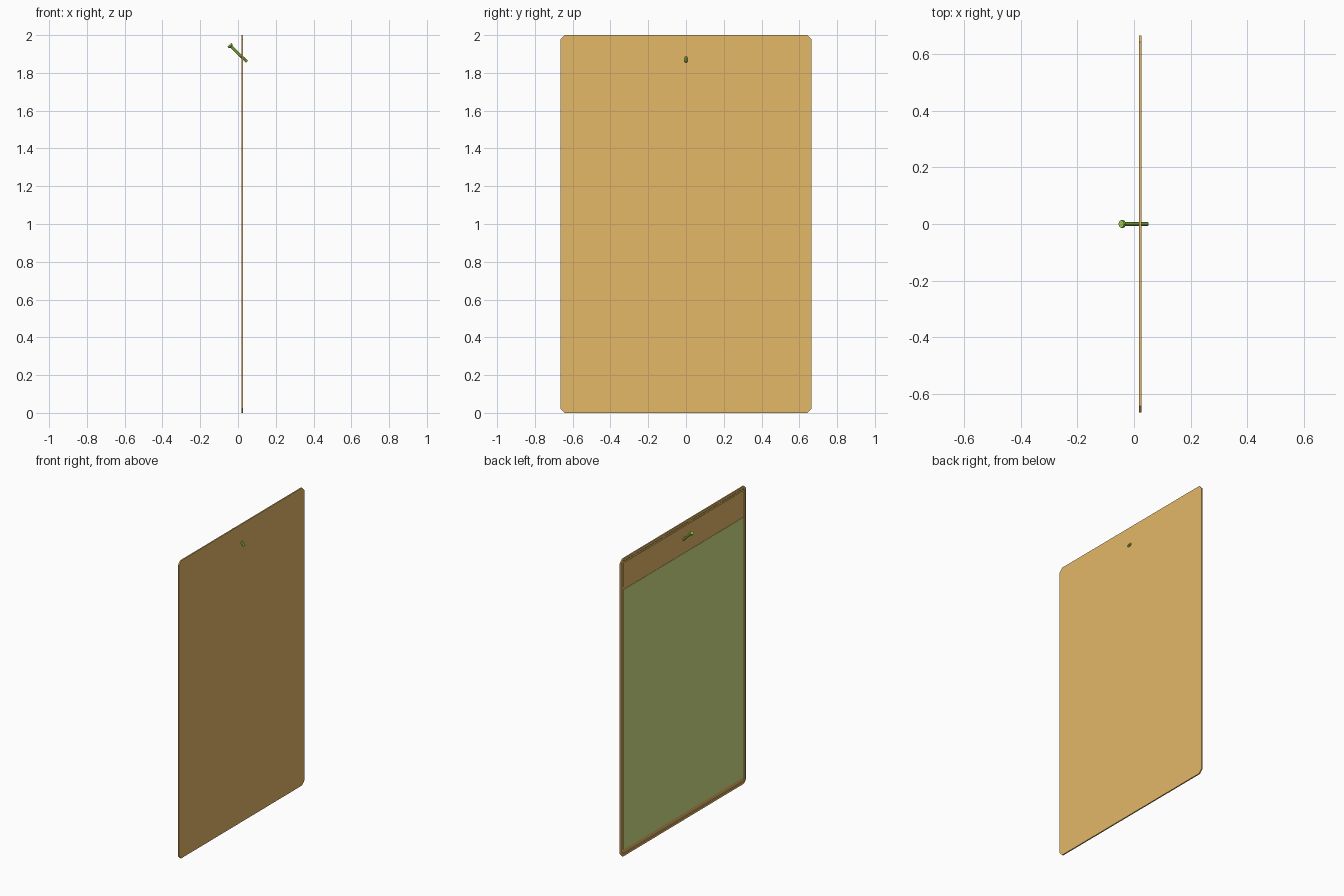
import bpy, bmesh, math
from mathutils import Vector

if "Cube" in bpy.data.objects:
    bpy.data.objects.remove(bpy.data.objects["Cube"])


def material(name, rgb):
    m = bpy.data.materials.new(name)
    m.diffuse_color = (*rgb, 1)
    m.use_nodes = True
    m.node_tree.nodes["Principled BSDF"].inputs["Base Color"].default_value = m.diffuse_color
    return m


def finish(bm, name, mat):
    bmesh.ops.recalc_face_normals(bm, faces=bm.faces)
    mesh = bpy.data.meshes.new(name)
    bm.to_mesh(mesh)
    bm.free()
    mesh.materials.append(mat)
    ob = bpy.data.objects.new(name, mesh)
    bpy.context.collection.objects.link(ob)
    return ob


def slab(name, mat, y, z0, z1, x0, x1):
    bm = bmesh.new()
    bmesh.ops.create_cube(bm, size=1)
    for v in bm.verts:
        v.co = ((x0 + x1) / 2 + v.co.x * (x1 - x0),
                v.co.y * 2 * y, (z0 + z1) / 2 + v.co.z * (z1 - z0))
    return finish(bm, name, mat)


wood = material("wood", (0.78, 0.48, 0.14))
paper = material("green_paper", (0.66, 0.75, 0.24))
metal = material("green_metal", (0.38, 0.72, 0.08))

W, H, C = 0.665, 2.0, 0.023
X0, X1 = 0.0185, 0.027

# Board with clipped corners and a shallow recess on the -x side
outline = [(-W + C, 0), (W - C, 0), (W, C), (W, H - C),
           (W - C, H), (-W + C, H), (-W, H - C), (-W, C)]
bm = bmesh.new()
face = bm.faces.new([bm.verts.new((X1, y, z)) for y, z in outline])
ext = bmesh.ops.extrude_face_region(bm, geom=[face], use_keep_orig=True)
moved = [g for g in ext["geom"] if isinstance(g, bmesh.types.BMVert)]
bmesh.ops.translate(bm, verts=moved, vec=(X0 - X1, 0, 0))
bmesh.ops.recalc_face_normals(bm, faces=bm.faces)
field = next(f for f in bm.faces if f.normal.x < -0.9)
bmesh.ops.inset_individual(bm, faces=[field], thickness=0.016)
bmesh.ops.inset_individual(bm, faces=[field], thickness=0.004, depth=-0.003)
finish(bm, "board", wood)

# Header panel and green sheet lying in the recess
slab("header_panel", wood, 0.638, 1.81, 1.97, 0.0195, 0.0215)
slab("green_sheet", paper, 0.638, 0.045, 1.79, 0.0195, 0.0215)

# Slanted nail: shaft and flat head revolved along its axis
tip, top = Vector((0.047, 0, 1.859)), Vector((-0.045, 0, 1.948))
axis = (top - tip).normalized()
length = (top - tip).length
rot = Vector((0, 0, 1)).rotation_difference(axis)
profile = [(0.0075, 0), (0.0075, length - 0.015), (0.014, length - 0.009), (0.014, length)]
N = 8
bm = bmesh.new()
rings = []
for r, h in profile:
    rings.append([bm.verts.new(tip + rot @ Vector((r * math.cos(2 * math.pi * i / N),
                                                  r * math.sin(2 * math.pi * i / N), h)))
                  for i in range(N)])
for a, b in zip(rings, rings[1:]):
    for i in range(N):
        j = (i + 1) % N
        bm.faces.new((a[i], a[j], b[j], b[i]))
bm.faces.new(rings[0])
bm.faces.new(rings[-1])
finish(bm, "nail", metal)
